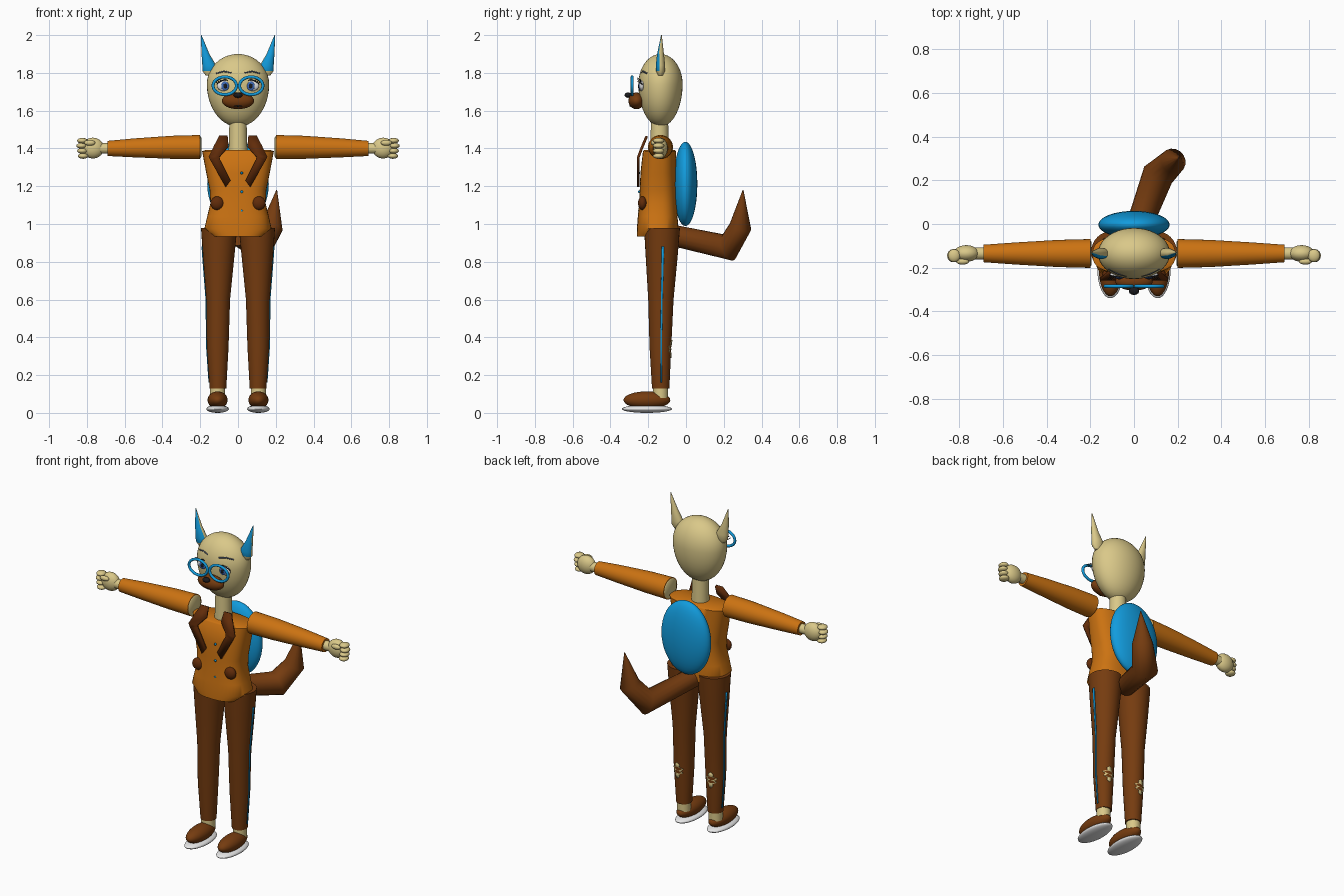
import bpy, bmesh, math
from mathutils import Vector

old = bpy.data.objects.get("Cube")
if old:
    bpy.data.objects.remove(old)


def material(name, r, g, b):
    m = bpy.data.materials.new(name)
    m.use_nodes = True
    m.diffuse_color = (r, g, b, 1)
    m.node_tree.nodes["Principled BSDF"].inputs["Base Color"].default_value = (r, g, b, 1)
    return m


CREAM = material("cream", 0.70, 0.58, 0.25)
ORANGE = material("orange", 0.60, 0.17, 0.006)
BROWN = material("brown", 0.18, 0.045, 0.005)
DARK = material("dark_brown", 0.12, 0.025, 0.003)
BLUE = material("blue", 0.006, 0.33, 0.72)
WHITE = material("white", 0.8, 0.8, 0.8)
BLACK = material("black", 0.01, 0.01, 0.012)
IRIS = material("iris_blue", 0.05, 0.15, 0.5)
SLATE = material("slate", 0.08, 0.1, 0.15)

Y = -0.135  # depth of the body axis
SIDES = (("left", 1), ("right", -1))


def finish(bm, name, mat, angle=50):
    bmesh.ops.recalc_face_normals(bm, faces=bm.faces)
    me = bpy.data.meshes.new(name)
    bm.to_mesh(me)
    bm.free()
    me.materials.append(mat)
    ob = bpy.data.objects.new(name, me)
    bpy.context.collection.objects.link(ob)
    bpy.ops.object.select_all(action="DESELECT")
    ob.select_set(True)
    bpy.context.view_layer.objects.active = ob
    bpy.ops.object.shade_smooth_by_angle(angle=math.radians(angle))
    return ob


def ball(name, mat, centre, radii, lower=None, seg=32):
    """Ellipsoid; lower gives a different radius below the centre."""
    bm = bmesh.new()
    bmesh.ops.create_uvsphere(bm, u_segments=seg, v_segments=seg // 2, radius=1)
    for v in bm.verts:
        rz = lower if lower and v.co.z < 0 else radii[2]
        v.co = Vector(centre) + Vector((v.co.x * radii[0], v.co.y * radii[1], v.co.z * rz))
    return finish(bm, name, mat)


def loft(name, mat, rings, seg=32, power=1.0, axis="z"):
    """Skin of elliptical rings (a, b, along, ra, rb)."""
    bm = bmesh.new()
    loops = []
    for a, b, h, ra, rb in rings:
        loop = []
        for i in range(seg):
            t = math.tau * i / seg
            c, s = math.cos(t), math.sin(t)
            p = a + ra * math.copysign(abs(c) ** power, c)
            q = b + rb * math.copysign(abs(s) ** power, s)
            loop.append(bm.verts.new((p, q, h) if axis == "z" else (h, q, p)))
        loops.append(loop)
    for lo, hi in zip(loops, loops[1:]):
        for i in range(seg):
            j = (i + 1) % seg
            bm.faces.new((lo[i], lo[j], hi[j], hi[i]))
    bm.faces.new(loops[0])
    bm.faces.new(loops[-1])
    return finish(bm, name, mat)


def tube(name, mat, points, depth, radii=None, closed=False, sides=4):
    cu = bpy.data.curves.new(name, "CURVE")
    cu.dimensions = "3D"
    cu.bevel_depth = depth
    cu.bevel_resolution = sides
    cu.use_fill_caps = True
    sp = cu.splines.new("POLY")
    sp.points.add(len(points) - 1)
    for i, p in enumerate(points):
        sp.points[i].co = (*p, 1)
        sp.points[i].radius = radii[i] if radii else 1
    sp.use_cyclic_u = closed
    cu.materials.append(mat)
    ob = bpy.data.objects.new(name, cu)
    bpy.context.collection.objects.link(ob)
    return ob


def strip(name, mat, rows, thickness):
    """Thin plate through rows of point pairs."""
    bm = bmesh.new()
    pairs = [[bm.verts.new(p) for p in row] for row in rows]
    for (a, b), (c, d) in zip(pairs, pairs[1:]):
        bm.faces.new((a, b, d, c))
    ob = finish(bm, name, mat, 30)
    mod = ob.modifiers.new("thickness", "SOLIDIFY")
    mod.thickness = thickness
    mod.offset = 0
    return ob


# Head and neck
ball("head", CREAM, (0, Y, 1.74), (0.165, 0.117, 0.16), lower=0.225, seg=40)
loft("neck", CREAM, [(0, -0.14, 1.37, 0.05, 0.05), (0, -0.14, 1.56, 0.045, 0.045)])

# Jacket with a waist and flared hem
loft("jacket", ORANGE, [
    (0, -0.15, 0.935, 0.14, 0.11), (0, -0.15, 0.975, 0.178, 0.11),
    (0, -0.15, 1.04, 0.163, 0.105), (0, -0.148, 1.11, 0.146, 0.1),
    (0, -0.147, 1.18, 0.15, 0.098), (0, -0.146, 1.27, 0.168, 0.095),
    (0, -0.14, 1.385, 0.19, 0.088), (0, -0.14, 1.392, 0.17, 0.08)], seg=40, power=0.75)
for z in (1.07, 1.17, 1.27):
    ball("button", BLUE, (0.02, -0.248, z), (0.007, 0.006, 0.007), seg=12)

# Muzzle, nose and mouth
ball("muzzle", BROWN, (0, -0.262, 1.652), (0.085, 0.043, 0.044))
ball("nose", BLACK, (0, -0.307, 1.682), (0.024, 0.018, 0.014), seg=20)
tube("mouth", BLACK, [(0.05 * t, -0.295 + 0.02 * t * t, 1.624 + 0.013 * t * t)
                      for t in (-1, -0.5, 0, 0.5, 1)], 0.004)

# Backpack and tail
ball("backpack", BLUE, (0, -0.003, 1.212), (0.163, 0.063, 0.223), seg=40)
tube("tail", BROWN, [(0, -0.07, 0.94), (0.11, 0.225, 0.875), (0.18, 0.288, 0.985),
                     (0.205, 0.302, 1.18)], 0.07, (0.8, 1.05, 0.85, 0.03), sides=6)

# Trouser rings: height, inner x, outer x, front y, back y
TROUSER = [(0.13, 0.062, 0.15, -0.18, -0.088), (0.35, 0.05, 0.165, -0.193, -0.078),
           (0.6, 0.042, 0.168, -0.2, -0.066), (0.82, 0.02, 0.185, -0.213, -0.045),
           (0.98, 0.004, 0.196, -0.222, -0.032)]


def trouser_ring(z):
    for lo, hi in zip(TROUSER, TROUSER[1:]):
        if z <= hi[0]:
            t = (z - lo[0]) / (hi[0] - lo[0])
            _, x0, x1, y0, y1 = (p + (q - p) * t for p, q in zip(lo, hi))
            return (x0 + x1) / 2, (y0 + y1) / 2, z, (x1 - x0) / 2, (y1 - y0) / 2


def on_trouser(s, z, degrees):
    cx, cy, _, rx, ry = trouser_ring(z)
    a = math.radians(degrees)
    return s * (cx + (rx + 0.002) * math.cos(a)), cy + (ry + 0.002) * math.sin(a), z


for side, s in SIDES:
    # Legs, side stripes and torn calf patches
    rings = [trouser_ring(row[0]) for row in TROUSER]
    loft(side + "_trouser_leg", BROWN, [(s * r[0], *r[1:]) for r in rings])
    strip(side + "_trouser_stripe", BLUE,
          [(on_trouser(s, z, 0), on_trouser(s, z, 8)) for z in (0.16, 0.35, 0.6, 0.82, 0.88)], 0.004)
    strip(side + "_calf_patch", CREAM,
          [(on_trouser(s, 0.29 + i * 0.012, 84 - w), on_trouser(s, 0.29 + i * 0.012, 84 + w))
           for i, w in enumerate((2, 14, 10, 34, 22, 38, 12, 16, 2))], 0.005)
    loft(side + "_ankle", CREAM, [(s * 0.108, Y, 0.08, 0.04, 0.04), (s * 0.108, Y, 0.14, 0.04, 0.04)])
    ball(side + "_shoe", BROWN, (s * 0.108, -0.207, 0.068), (0.053, 0.124, 0.046))
    ball(side + "_sole", WHITE, (s * 0.108, -0.207, 0.021), (0.06, 0.133, 0.021))

    # Arms and hands
    loft(side + "_sleeve", ORANGE, [
        (1.407, Y, s * 0.2, 0.064, 0.066), (1.406, Y, s * 0.35, 0.061, 0.062),
        (1.403, Y, s * 0.55, 0.05, 0.05), (1.4, Y, s * 0.69, 0.04, 0.04)], axis="x")
    loft(side + "_shoulder", CREAM, [(1.407, Y, s * 0.194, 0.05, 0.052),
                                     (1.407, Y, s * 0.201, 0.06, 0.062)], axis="x")
    loft(side + "_wrist", CREAM, [(1.4, Y, s * 0.68, 0.028, 0.028),
                                  (1.4, Y, s * 0.74, 0.028, 0.028)], axis="x")
    ball(side + "_palm", CREAM, (s * 0.768, Y, 1.402), (0.058, 0.038, 0.055))
    for i in range(4):
        ball(side + "_finger", CREAM, (s * (0.828 - 0.004 * abs(i - 1)), -0.145, 1.441 - i * 0.027),
             (0.028, 0.03, 0.015), seg=16)
    ball(side + "_thumb", CREAM, (s * 0.785, -0.172, 1.43), (0.03, 0.014, 0.015), seg=16)

    # Ears, blue inside
    ear = loft(side + "_ear", CREAM, [
        (s * 0.148, Y, 1.785, 0.022, 0.012), (s * 0.15, Y, 1.81, 0.038, 0.024),
        (s * 0.152, Y, 1.84, 0.037, 0.025), (s * 0.172, Y, 1.9, 0.021, 0.018),
        (s * 0.195, -0.13, 2.0, 0.002, 0.002)], seg=24)
    ear.data.materials.append(BLUE)
    for f in ear.data.polygons:
        if f.normal.y < -0.45 and f.center.z > 1.81:
            f.material_index = 1

    # Lapels and pockets
    strip(side + "_lapel", DARK, [
        [(s * x, -0.252 + 0.42 * max(0, z - 1.36), z) for x, z in row] for row in (
            ((0.055, 1.465), (0.1, 1.465)), ((0.05, 1.41), (0.128, 1.41)),
            ((0.098, 1.355), (0.155, 1.355)), ((0.095, 1.34), (0.145, 1.335)),
            ((0.04, 1.23), (0.065, 1.195)))], 0.014)
    ball(side + "_pocket", DARK, (s * 0.11, -0.23, 1.11), (0.036, 0.024, 0.036), seg=24)

    # Eyes, lashes, brows and glasses
    ball(side + "_eye", WHITE, (s * 0.068, -0.233, 1.732), (0.044, 0.015, 0.03), seg=24)
    ball(side + "_iris", IRIS, (s * 0.068, -0.245, 1.73), (0.021, 0.006, 0.024), seg=20)
    ball(side + "_pupil", BLACK, (s * 0.068, -0.25, 1.73), (0.01, 0.004, 0.013), seg=16)
    tube(side + "_eyelid", BLACK, [(s * (0.068 + 0.044 * t), -0.243 + 0.01 * t * t, 1.764 - 0.026 * t * t)
                                   for t in (-1, -0.5, 0, 0.5, 1)], 0.003)
    for i in range(3):
        z = 1.745 + i * 0.008
        x = s * (0.108 - i * 0.008)
        tube(side + "_lash", BLACK, [(x, -0.24, z), (x + s * 0.014, -0.258, z + 0.012)], 0.0018)
    tube(side + "_brow", SLATE, [(s * x, y, z) for x, y, z in (
        (0.035, -0.238, 1.8), (0.075, -0.227, 1.808), (0.115, -0.206, 1.797))], 0.004)
    tube(side + "_glasses_rim", BLUE,
         [(s * 0.07 + 0.062 * math.cos(a), -0.285, 1.732 + 0.047 * math.sin(a))
          for a in (math.tau * i / 32 for i in range(32))], 0.008, closed=True)
